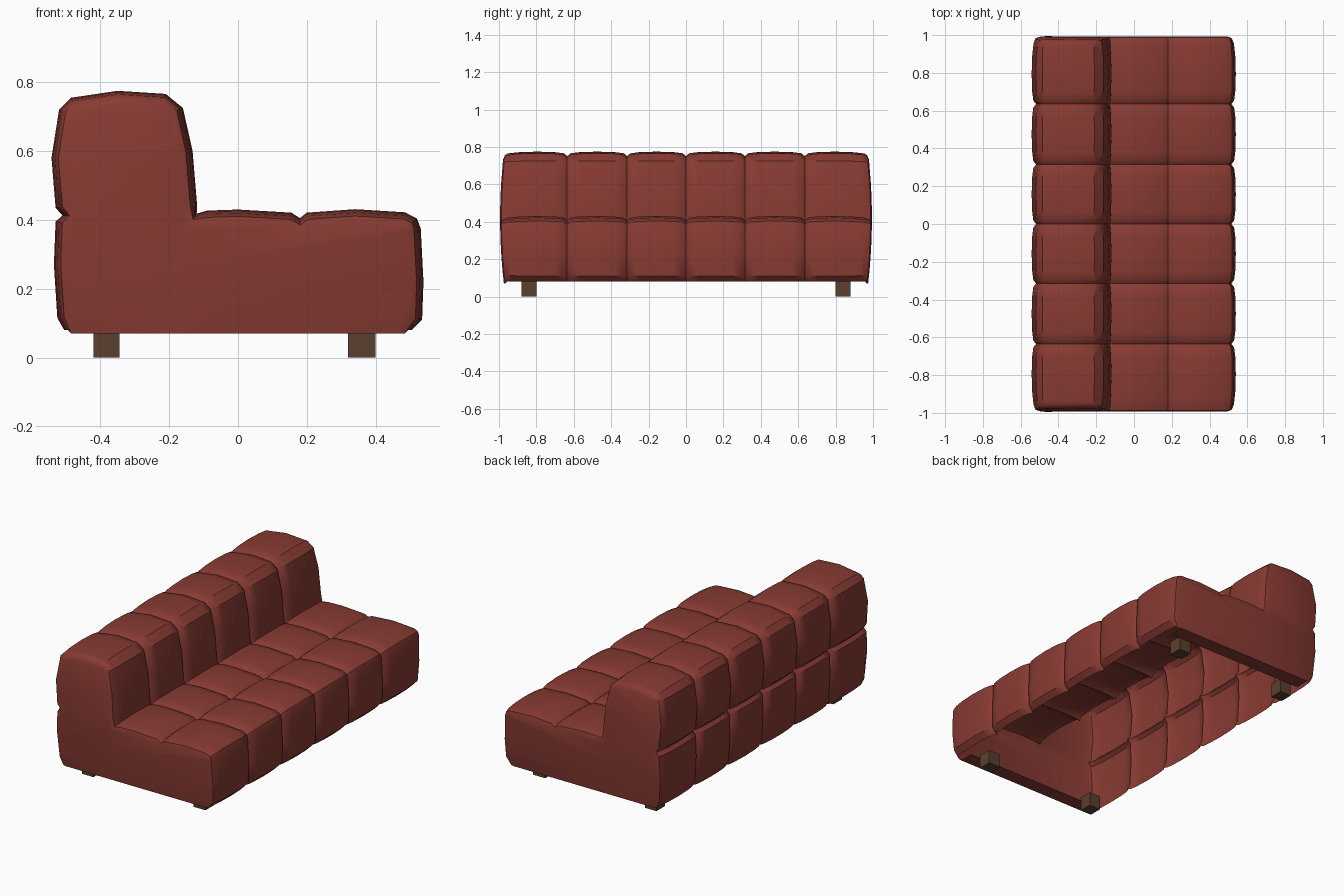
import bpy, bmesh
from mathutils import Vector

if "Cube" in bpy.data.objects:
    bpy.data.objects.remove(bpy.data.objects["Cube"])


def material(name, col):
    m = bpy.data.materials.new(name)
    m.diffuse_color = (*col, 1)
    m.use_nodes = True
    m.node_tree.nodes["Principled BSDF"].inputs["Base Color"].default_value = m.diffuse_color
    return m


RED = material("brick red fabric", (0.245, 0.043, 0.033))
WOOD = material("dark wood", (0.10, 0.050, 0.029))

# side profile (x, z): up the back, over the top, along the seat, down the front
PROFILE = [(-.505, .08), (-.525, .115), (-.535, .27), (-.53, .395), (-.51, .413),
           (-.53, .435), (-.542, .58), (-.52, .72), (-.485, .755), (-.35, .775),
           (-.21, .766), (-.16, .725), (-.132, .60), (-.119, .445), (-.12, .418),
           (-.09, .427), (0, .43), (.155, .421), (.18, .405), (.20, .421),
           (.34, .431), (.485, .422), (.52, .404), (.531, .375), (.539, .22),
           (.535, .11), (.505, .08)]
N = len(PROFILE)


def inset(d):
    """Profile moved towards the inside of the body by d."""
    out = []
    for i, (x, z) in enumerate(PROFILE):
        a, b = PROFILE[max(i - 1, 0)], PROFILE[min(i + 1, N - 1)]
        t = Vector((b[0] - a[0], b[1] - a[1])).normalized()
        if i in (0, N - 1):
            t = Vector((0, 1 if i == 0 else -1))
        out.append((x + t.y * d, z - t.x * d))
    return out


def finish(bm, name, mat, smooth=True):
    me = bpy.data.meshes.new(name)
    bm.to_mesh(me)
    bm.free()
    me.materials.append(mat)
    ob = bpy.data.objects.new(name, me)
    bpy.context.collection.objects.link(ob)
    if smooth:
        bpy.ops.object.select_all(action='DESELECT')
        ob.select_set(True)
        bpy.context.view_layer.objects.active = ob
        bpy.ops.object.shade_smooth_by_angle(angle=0.6)
    return ob


def cap_y(z, base):
    return base - 0.018 * ((z - 0.42) / 0.33) ** 2


def ring(bm, d, y, cap=0):
    vs = []
    for i, (x, z) in enumerate(inset(d)):
        if cap and i in (0, N - 1):
            z = 0.07
        vs.append(bm.verts.new((x, cap * cap_y(z, y) if cap else y, z)))
    return vs


def bridge(bm, a, b):
    for i in range(N - 1):
        bm.faces.new((a[i], a[i + 1], b[i + 1], b[i]))


# stations along the length: (y, inset) with narrow tufting seams
stations = []
seams = [-.955, -.635, -.315, 0, .315, .635, .955]
for a, b in zip(seams, seams[1:]):
    ea, eb = a == seams[0], b == seams[-1]
    if ea:
        stations.append((a, .010))
    stations += [(a + .018, .008 if ea else .009), (a + .065, .003),
                 ((a + b) / 2, 0), (b - .065, .003), (b - .018, .008 if eb else .009)]
    stations.append((b, .010 if eb else .024))

# tufted hollow upholstery with padded end panels
bm = bmesh.new()
rings = [ring(bm, d, y) for y, d in stations]
for a, b in zip(rings, rings[1:]):
    bridge(bm, a, b)
for s, edge in ((-1, rings[0]), (1, rings[-1])):
    r1 = ring(bm, .020, .987, s)
    r2 = ring(bm, .042, .994, s)
    for a, b in ((edge, r1), (r1, r2)):
        if s < 0:
            a, b = b, a
        bridge(bm, a, b)
    # bottom lip under the end panel
    x0, x1 = r2[0].co.x, r2[-1].co.x
    lip = [bm.verts.new((x, s * .885, .07)) for x in (x1, x0)]
    bm.faces.new([r2[0], r2[-1], *lip])
    # end face, cut into bands so that it can bulge
    face = bm.faces.new(r2)
    geom = {face}
    for co, no in (((0, 0, .16), (0, 0, 1)), ((0, 0, .27), (0, 0, 1)),
                   ((0, 0, .375), (0, 0, 1)), ((0, 0, .48), (0, 0, 1)),
                   ((0, 0, .60), (0, 0, 1)), ((-.162, 0, 0), (1, 0, 0))):
        g = list(geom) + list({e for f in geom for e in f.edges}) \
            + list({v for f in geom for v in f.verts})
        res = bmesh.ops.bisect_plane(bm, geom=g, plane_co=co, plane_no=no, dist=1e-4)
        geom = {f for f in res["geom"] if isinstance(f, bmesh.types.BMFace)}
    for v in {v for f in geom for v in f.verts}:
        v.co.y = s * cap_y(v.co.z, .994)
bmesh.ops.recalc_face_normals(bm, faces=bm.faces)
top = max(bm.faces, key=lambda f: f.calc_center_median().z)
if top.normal.z < 0:
    bmesh.ops.reverse_faces(bm, faces=bm.faces)
finish(bm, "tufted_upholstery", RED)

# four square legs
for nx, xa, xb in (("back", -.42, -.345), ("front", .32, .40)):
    for ny, s in (("left", -1), ("right", 1)):
        bm = bmesh.new()
        bmesh.ops.create_cube(bm, size=1)
        for v in bm.verts:
            v.co = Vector(((xa + xb) / 2 + v.co.x * (xb - xa),
                           s * .84 + v.co.y * .08, .042 + v.co.z * .084))
        finish(bm, f"{nx}_{ny}_leg", WOOD, False)
